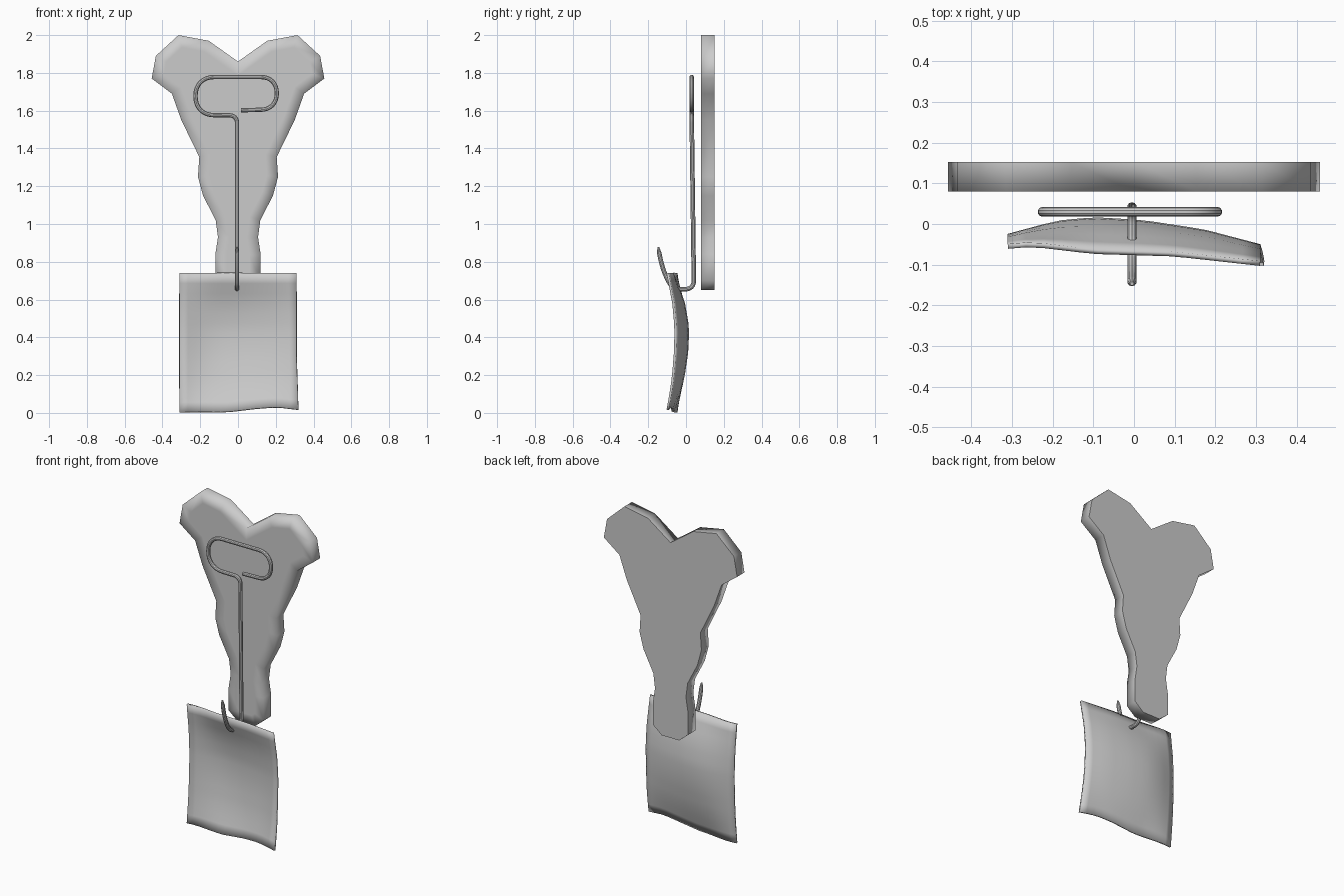
import bpy, bmesh
from mathutils import Vector

if "Cube" in bpy.data.objects:
    bpy.data.objects.remove(bpy.data.objects["Cube"])


def link_mesh(name, bm):
    bmesh.ops.recalc_face_normals(bm, faces=bm.faces)
    me = bpy.data.meshes.new(name)
    bm.to_mesh(me)
    bm.free()
    ob = bpy.data.objects.new(name, me)
    bpy.context.collection.objects.link(ob)
    return ob


def interp(table, t):
    for (a, va), (b, vb) in zip(table, table[1:]):
        if t <= b:
            return va + (vb - va) * max(0, (t - a) / (b - a))
    return table[-1][1]


def rounded_path(corners, steps=8):
    """Polyline (x, y, z, fillet) with every corner rounded."""
    out = [Vector(corners[0][:3])]
    for a, c, b in zip(corners, corners[1:], corners[2:]):
        p, r = Vector(c[:3]), c[3]
        s = p + (Vector(a[:3]) - p).normalized() * r
        e = p + (Vector(b[:3]) - p).normalized() * r
        for i in range(steps + 1):
            t = i / steps
            w = 0.83  # conic weight gives near-circular corners
            k = [(1 - t) ** 2, 2 * w * t * (1 - t), t * t]
            out.append((s * k[0] + p * k[1] + e * k[2]) / sum(k))
    out.append(Vector(corners[-1][:3]))
    return out


# Backing plate: mirrored outline, extruded; front rim soft, back rim sharp
half = [(0.155, 1.97), (0.315, 2.0), (0.435, 1.89), (0.457, 1.77), (0.35, 1.69),
        (0.30, 1.55), (0.205, 1.355), (0.212, 1.25), (0.185, 1.15), (0.118, 1.02),
        (0.106, 0.93), (0.12, 0.84), (0.12, 0.70), (0.06, 0.65)]
outline = [(0, 1.86)] + half + [(-x, z) for x, z in reversed(half)]
bm = bmesh.new()
back = bm.faces.new([bm.verts.new((x, 0.152, z)) for x, z in outline])
front = bmesh.ops.extrude_face_region(bm, geom=[back], use_keep_orig=True)["geom"]
bmesh.ops.translate(bm, vec=(0, -0.072, 0),
                    verts=[g for g in front if isinstance(g, bmesh.types.BMVert)])
bmesh.ops.recalc_face_normals(bm, faces=bm.faces)
front = [f for f in bm.faces if f.normal.y < -0.9]
bmesh.ops.inset_region(bm, faces=front, thickness=0.06, use_even_offset=True)
for f in bm.faces:
    f.smooth = True
for e in bm.edges:
    if all(v.co.y > 0.14 for v in e.verts):
        e.smooth = False
link_mesh("backing_plate", bm)

# Hanging sheet: bulged grid with a little thickness
N, W, H = 14, 0.31, 0.74
edge_y = [(-0.31, -0.055), (-0.25, -0.05), (-0.1, -0.068), (0.1, -0.074), (0.31, -0.097)]
mid_y = [(-0.31, -0.03), (-0.19, 0.003), (-0.1, 0.012), (0.02, 0.005), (0.17, -0.018), (0.31, -0.055)]
bulge = [(0, 0), (0.08, 0.33), (0.18, 0.67), (0.32, 0.93), (0.45, 1), (0.58, 0.72), (0.74, 0)]
wave = [(-0.31, 0.003), (-0.05, 0.005), (0.1, 0.023), (0.2, 0.03), (0.31, 0.016)]
bm = bmesh.new()
bmesh.ops.create_grid(bm, x_segments=N, y_segments=N, size=1)
for v in bm.verts:
    x, z = v.co.x * W, (v.co.y + 1) / 2 * H
    e = interp(edge_y, x)
    y = e + (interp(mid_y, x) - e) * interp(bulge, z)
    lift = interp(wave, x) * max(0, 1 - z / 0.35)
    corner = 0.01 * max(0, 1 - z / 0.3) * max(0, x / W)
    v.co = (x + corner, y, z + lift)
for f in bm.faces:
    f.smooth = True
sheet = link_mesh("hanging_sheet", bm)
mod = sheet.modifiers.new("thickness", "SOLIDIFY")
mod.thickness = 0.012
mod.offset = 0

# Wire hook: top loop, long stem, upturned tip
S = -0.005
path = rounded_path([
    (0.015, 0.03, 1.602, 0), (0.205, 0.03, 1.607, 0.083), (0.205, 0.03, 1.778, 0.083),
    (-0.225, 0.03, 1.778, 0.098), (-0.225, 0.03, 1.577, 0.098), (S, 0.03, 1.575, 0.04),
    (S, 0.042, 0.655, 0.045), (S, -0.072, 0.655, 0.045), (S, -0.117, 0.745, 0.04),
    (S, -0.137, 0.82, 0.025), (S, -0.147, 0.879, 0)])
cu = bpy.data.curves.new("wire_hook", "CURVE")
cu.dimensions = "3D"
cu.bevel_depth = 0.012
cu.bevel_resolution = 3
cu.use_fill_caps = True
sp = cu.splines.new("POLY")
sp.points.add(len(path) - 1)
for p, co in zip(sp.points, path):
    p.co = (*co, 1)
sp.points[-1].radius = 0.4
sp.use_smooth = True
hook = bpy.data.objects.new("wire_hook", cu)
bpy.context.collection.objects.link(hook)
hook.select_set(True)
bpy.context.view_layer.objects.active = hook
bpy.ops.object.convert(target="MESH")
bpy.ops.object.shade_smooth_by_angle()
